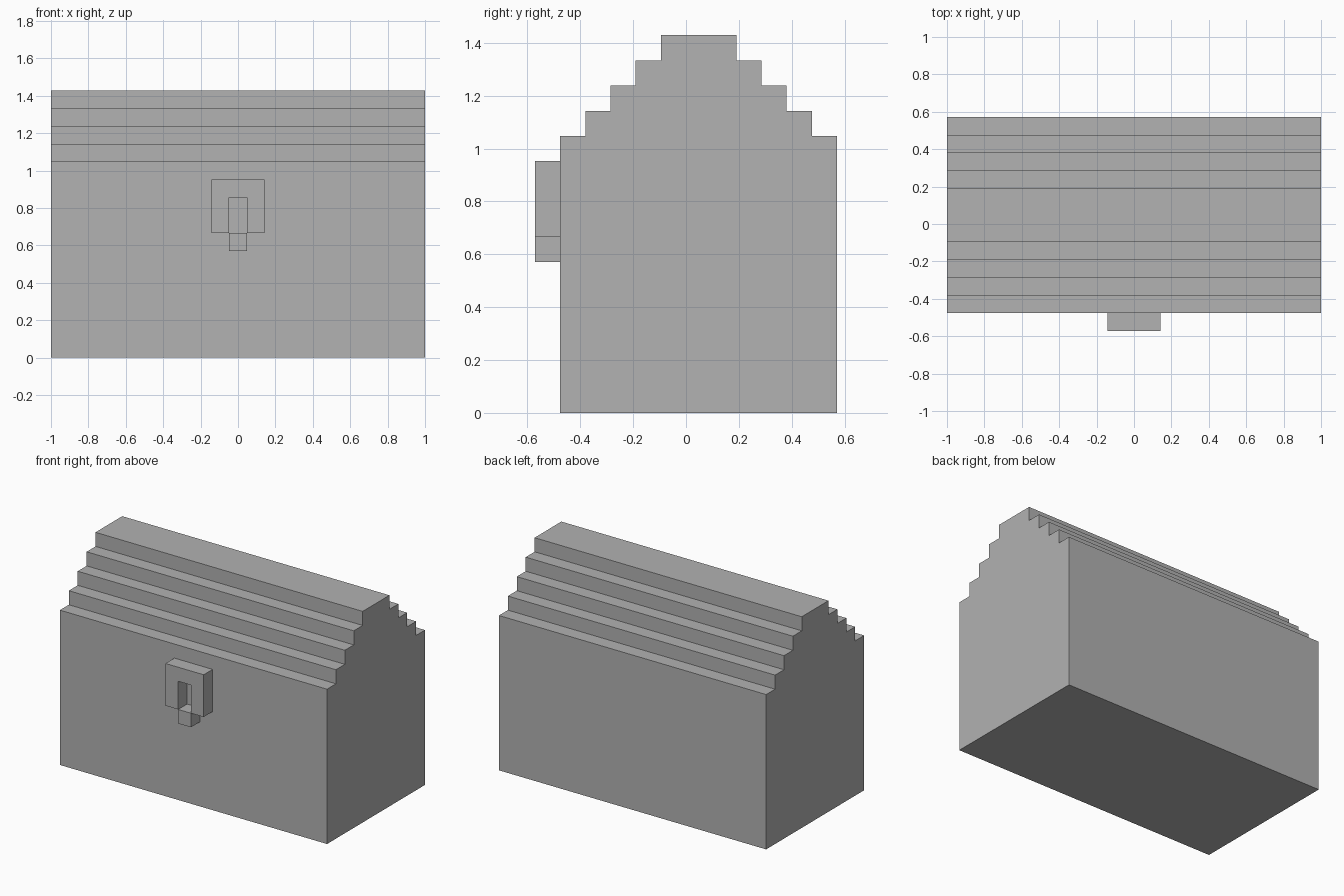
import bpy
import bmesh
from mathutils import Vector

U = 2 / 21  # block size: the chest is 21 blocks wide

old = bpy.data.objects.get("Cube")
if old:
    bpy.data.objects.remove(old, do_unlink=True)

GREY = (0.445, 0.445, 0.445, 1)
grey = bpy.data.materials.new("plain grey")
grey.use_nodes = True
grey.diffuse_color = GREY
grey.node_tree.nodes["Principled BSDF"].inputs["Base Color"].default_value = GREY


def extrude_profile(name, points, depth):
    """Extrude a closed outline, given in blocks, along the depth vector."""
    bm = bmesh.new()
    face = bm.faces.new([bm.verts.new(Vector(p) * U) for p in points])
    result = bmesh.ops.extrude_face_region(bm, geom=[face], use_keep_orig=True)
    moved = [v for v in result["geom"] if isinstance(v, bmesh.types.BMVert)]
    bmesh.ops.translate(bm, verts=moved, vec=Vector(depth) * U)
    bmesh.ops.recalc_face_normals(bm, faces=bm.faces)
    mesh = bpy.data.meshes.new(name)
    bm.to_mesh(mesh)
    bm.free()
    mesh.materials.append(grey)
    obj = bpy.data.objects.new(name, mesh)
    bpy.context.collection.objects.link(obj)
    return obj


# Chest: straight box sides with a lid stepping in one block per level
FRONT, BACK, BOX_TOP, STEPS = -5, 6, 11, 5
back_side = [(BACK, 0)]
for i in range(STEPS):
    if i:
        back_side.append((BACK - i, BOX_TOP + i - 1))
    back_side.append((BACK - i, BOX_TOP + i))
front_side = [(FRONT + BACK - y, z) for y, z in reversed(back_side)]
extrude_profile("chest_body",
                [(-10.5, y, z) for y, z in back_side + front_side], (21, 0, 0))

# Latch plate: arch with a slot open at the bottom
half = [(0.5, 9), (0.5, 7), (1.5, 7), (1.5, 10)]
arch = half + [(-x, z) for x, z in reversed(half)]
extrude_profile("latch_plate", [(x, FRONT - 1, z) for x, z in arch], (0, 1, 0))

# Latch peg: single block under the slot
peg = [(-0.5, 6), (0.5, 6), (0.5, 7), (-0.5, 7)]
extrude_profile("latch_peg", [(x, FRONT - 1, z) for x, z in peg], (0, 1, 0))
